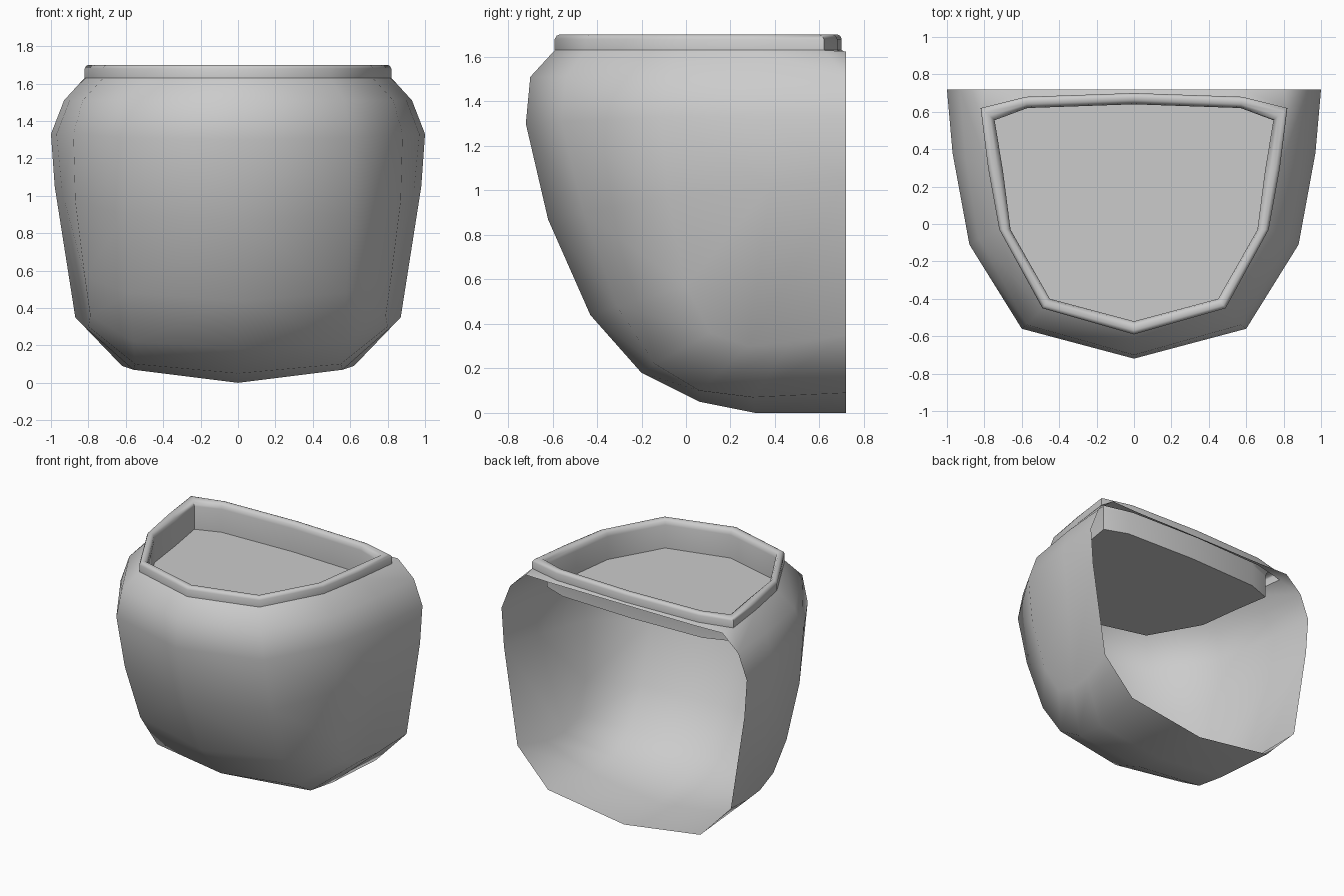
import bpy, bmesh, math

if "Cube" in bpy.data.objects:
    bpy.data.objects.remove(bpy.data.objects["Cube"])


def make_half(name, verts, faces, angle=60):
    """Build the +x half of a part and mirror it across x = 0."""
    bm = bmesh.new()
    vs = [bm.verts.new(v) for v in verts]
    for f in faces:
        bm.faces.new([vs[i] for i in f])
    bmesh.ops.remove_doubles(bm, verts=bm.verts, dist=0.0005)
    bmesh.ops.recalc_face_normals(bm, faces=bm.faces)
    mesh = bpy.data.meshes.new(name)
    bm.to_mesh(mesh)
    bm.free()
    obj = bpy.data.objects.new(name, mesh)
    bpy.context.collection.objects.link(obj)
    for p in mesh.polygons:
        p.use_smooth = True
    mesh.set_sharp_from_angle(angle=math.radians(angle))
    mod = obj.modifiers.new("mirror", 'MIRROR')
    mod.use_clip = True
    return obj


# Ribs of the shell, from the rim down and back under the bowl
centre = [(0, -.59, 1.63), (0, -.70, 1.51), (0, -.72, 1.30), (0, -.62, .87), (0, -.43, .44),
          (0, -.20, .18), (0, .06, .05), (0, .31, 0), (0, .72, 0)]
corner = [(.49, -.45, 1.63), (.57, -.54, 1.51), (.60, -.56, 1.31), (.60, -.46, .90), (.58, -.31, .48),
          (.56, -.14, .22), (.55, .06, .10), (.56, .30, .07), (.62, .72, .09)]
side = [(.72, -.03, 1.63), (.83, -.08, 1.51), (.88, -.11, 1.33), (.87, -.08, .97), (.82, 0, .57),
        (.79, .11, .36), (.80, .28, .30), (.82, .46, .30), (.87, .72, .35)]
# Short ribs of the side wall, ending on the lower part of the side rib
flank = [(.78, .30, 1.63), (.90, .35, 1.51), (.97, .38, 1.33), (.94, .38, 1.02)]
back = [(.80, .72, 1.625), (.93, .72, 1.51), (1, .72, 1.33), (.98, .72, 1.05)]
# Ledge behind the rim
ledge = [(.82, .62, 1.63), (.58, .68, 1.63), (0, .70, 1.63), (.58, .72, 1.62), (0, .72, 1.62)]

C, K, S, F, B, L = 0, 9, 18, 27, 31, 35
faces = []
for a, b in ((C, K), (K, S)):
    faces += [(a + i, b + i, b + i + 1, a + i + 1) for i in range(8)]
for i in range(3):
    faces.append((S + i, F + i, F + i + 1, S + i + 1))
    if i:
        faces.append((F + i, B + i, B + i + 1, F + i + 1))
faces += [(F, L, B + 1, F + 1), (L, B, B + 1),
          (S + 3, F + 3, S + 6, S + 5, S + 4), (F + 3, B + 3, S + 8, S + 7, S + 6),
          (L, L + 1, L + 3, B), (L + 1, L + 2, L + 4, L + 3)]
make_half("planter_shell", centre + corner + side + flank + back + ledge, faces, 75)

# Rolled rim and inner wall, swept between an outer and an inner outline
outer = [(0, -.59), (.49, -.45), (.72, -.03), (.78, .30), (.82, .62), (.58, .68), (0, .70)]
inner = [(0, -.52), (.45, -.40), (.66, -.03), (.70, .28), (.745, .555), (.57, .62), (0, .64)]
section = [(0, 1.63), (0, 1.68), (.12, 1.695), (.3, 1.70), (.65, 1.70), (.9, 1.685), (1, 1.66), (1, 1.49)]
n = len(outer)
verts = [(o[0] + (i[0] - o[0]) * t, o[1] + (i[1] - o[1]) * t, z)
         for t, z in section for o, i in zip(outer, inner)]
faces = [(r * n + j, r * n + j + 1, (r + 1) * n + j + 1, (r + 1) * n + j)
         for r in range(len(section) - 1) for j in range(n - 1)]
make_half("rim", verts, faces, 50)

# Flat soil surface closing the inner wall
soil = make_half("soil", [(x, y, 1.49) for x, y in inner], [tuple(range(n))])
if soil.data.polygons[0].normal.z < 0:
    soil.data.flip_normals()
